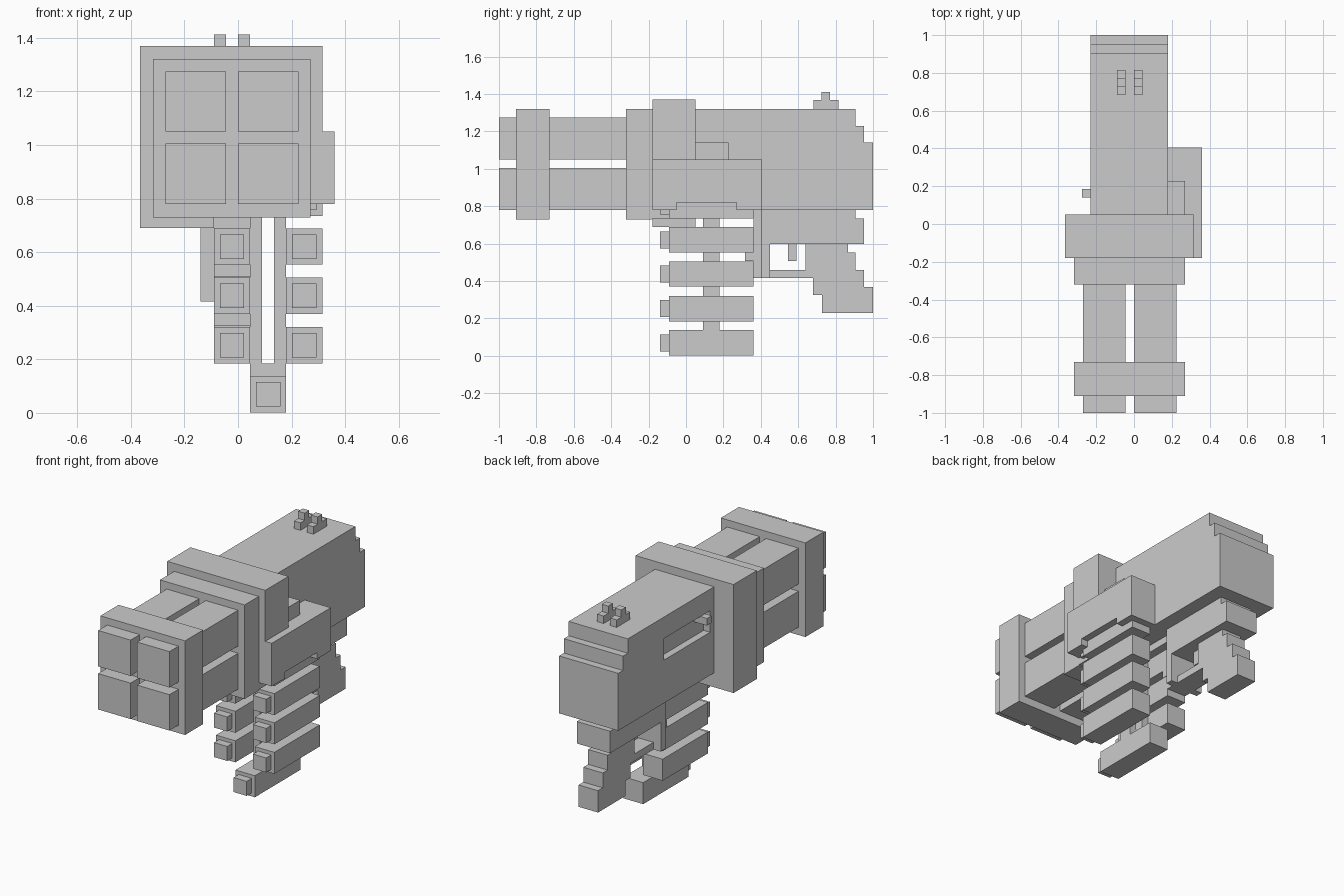
import bpy, bmesh

AX = {'x': (1, 2, 0), 'y': (0, 2, 1)}


def prism(name, axis, pts, a, b):
    """Extrude a flat outline along x (outline in y,z) or y (outline in x,z)."""
    i, j, k = AX[axis]
    bm = bmesh.new()
    verts = []
    for p in pts:
        co = [0, 0, 0]
        co[i], co[j], co[k] = p[0], p[1], a
        verts.append(bm.verts.new(co))
    face = bm.faces.new(verts)
    ext = bmesh.ops.extrude_face_region(bm, geom=[face])
    vec = [0, 0, 0]
    vec[k] = b - a
    bmesh.ops.translate(bm, vec=vec, verts=[g for g in ext['geom'] if isinstance(g, bmesh.types.BMVert)])
    bmesh.ops.recalc_face_normals(bm, faces=bm.faces)
    mesh = bpy.data.meshes.new(name)
    bm.to_mesh(mesh)
    bm.free()
    ob = bpy.data.objects.new(name, mesh)
    bpy.context.collection.objects.link(ob)
    return ob


def box(name, x, y, z):
    return prism(name, 'y', [(x[0], z[0]), (x[1], z[0]), (x[1], z[1]), (x[0], z[1])], *y)


# Four square barrels
for x in (-0.27, 0.0):
    for z in (0.78, 1.05):
        box("barrel", (x, x + 0.225), (-1, -0.2), (z, z + 0.225))

# Barrel clamps and stepped collar
box("front_clamp", (-0.317, 0.27), (-0.91, -0.73), (0.73, 1.32))
box("rear_clamp", (-0.317, 0.27), (-0.32, -0.18), (0.73, 1.32))
prism("collar", 'y', [(-0.365, 0.69), (-0.09, 0.69), (-0.09, 0.735), (0.27, 0.735),
                      (0.27, 1.05), (0.315, 1.05), (0.315, 1.37), (-0.365, 1.37)], -0.18, 0.05)

# Receiver with stepped back end and a slot on the left
body = prism("receiver", 'x', [(0.0, 0.78), (1.0, 0.78), (1.0, 1.14), (0.953, 1.14), (0.953, 1.23),
                               (0.905, 1.23), (0.905, 1.32), (0.0, 1.32)], -0.23, 0.18)
cutter = box("slot_cutter", (-0.3, -0.185), (0.09, 0.545), (1.05, 1.185))
cutter.hide_render = True
cutter.hide_viewport = True
cut = body.modifiers.new("slot", 'BOOLEAN')
cut.object = cutter
cut.solver = 'EXACT'
box("charging_knob", (-0.275, -0.18), (0.14, 0.185), (1.14, 1.185))

# Feed housing on the right, notched underneath
prism("feed_housing", 'x', [(-0.18, 0.78), (-0.05, 0.78), (-0.05, 0.82), (0.27, 0.82), (0.27, 0.78),
                            (0.405, 0.78), (0.405, 1.05), (-0.18, 1.05)], 0.17, 0.36)
box("feed_cover", (0.17, 0.27), (0.04, 0.228), (1.04, 1.14))


# Hanging belt of square rounds
def cartridge(x, z):
    box("round", (x, x + 0.135), (-0.09, 0.36), (z, z + 0.135))
    box("round_tip", (x + 0.022, x + 0.113), (-0.14, -0.08), (z + 0.022, z + 0.113))


for z in (0.185, 0.37, 0.553, 0.735):
    for x in (-0.09, 0.18):
        cartridge(x, z)
cartridge(0.045, 0.002)
for x in (0.045, 0.135):
    box("belt_link", (x, x + 0.045), (0.09, 0.18), (0.16, 0.79))
box("belt_link_bottom", (0.045, 0.18), (0.09, 0.18), (0.13, 0.185))

# Lower frame, stepped grip, trigger and guard
prism("lower_frame", 'x', [(0.405, 0.597), (0.953, 0.597), (0.953, 0.735), (0.905, 0.735),
                           (0.905, 0.79), (0.405, 0.79)], -0.14, 0.09)
prism("grip", 'x', [(0.64, 0.61), (0.64, 0.415), (0.68, 0.415), (0.68, 0.325), (0.727, 0.325), (0.727, 0.23),
                    (1.0, 0.23), (1.0, 0.367), (0.953, 0.367), (0.953, 0.46), (0.905, 0.46),
                    (0.905, 0.553), (0.865, 0.553), (0.865, 0.61)], -0.09, 0.045)
box("trigger", (-0.045, 0.0), (0.545, 0.59), (0.507, 0.61))
box("guard_front", (-0.14, 0.09), (0.405, 0.45), (0.415, 0.61))
box("guard_post", (-0.09, 0.045), (0.36, 0.405), (0.415, 0.79))
box("guard_catch", (-0.09, 0.045), (0.315, 0.36), (0.507, 0.553))
box("guard_bottom", (-0.09, 0.045), (0.44, 0.65), (0.415, 0.46))

# Rear sight: two stepped posts
for x in (-0.09, 0.0):
    prism("sight_post", 'x', [(0.683, 1.31), (0.815, 1.31), (0.815, 1.367), (0.77, 1.367), (0.77, 1.412),
                              (0.725, 1.412), (0.725, 1.367), (0.683, 1.367)], x, x + 0.045)
